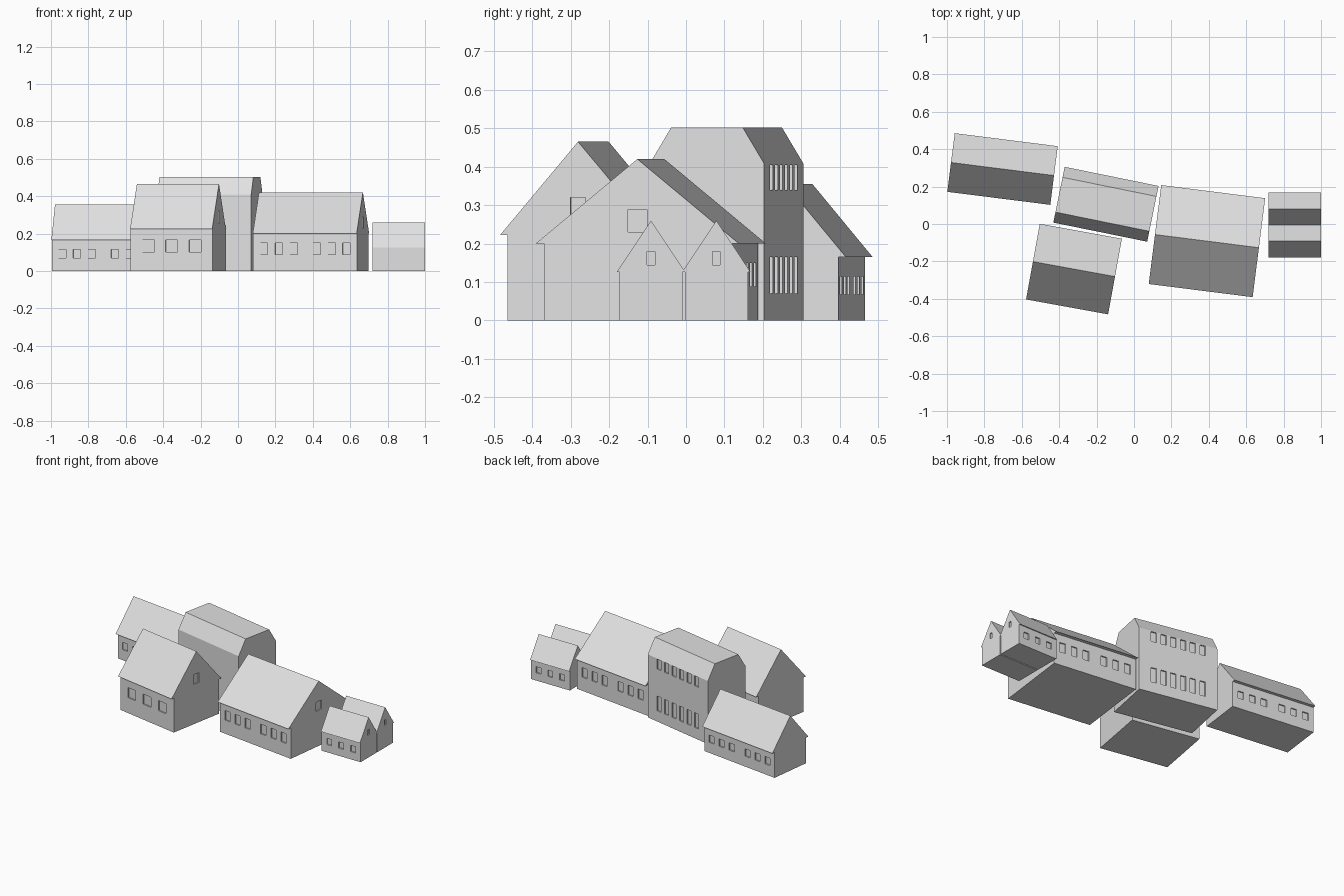
import bpy, bmesh, math

if "Cube" in bpy.data.objects:
    bpy.data.objects.remove(bpy.data.objects["Cube"])

grey = bpy.data.materials.new("plain_grey")
grey.diffuse_color = (0.75, 0.75, 0.75, 1)
grey.use_nodes = True
grey.node_tree.nodes["Principled BSDF"].inputs["Base Color"].default_value = grey.diffuse_color
DEPTH = 0.008  # window recess depth


def make_object(name, bm):
    bmesh.ops.recalc_face_normals(bm, faces=bm.faces)
    mesh = bpy.data.meshes.new(name)
    bm.to_mesh(mesh)
    bm.free()
    ob = bpy.data.objects.new(name, mesh)
    bpy.context.collection.objects.link(ob)
    mesh.materials.append(grey)
    return ob


def add_box(bm, x, y, z, sx, sy, sz):
    vs = bmesh.ops.create_cube(bm, size=1)["verts"]
    bmesh.ops.scale(bm, vec=(sx, sy, sz), verts=vs)
    bmesh.ops.translate(bm, vec=(x, y, z), verts=vs)


def building(name, centre, angle, length, profile, windows):
    """Extrude a gable profile (y, z) along x, then cut the window recesses."""
    bm = bmesh.new()
    face = bm.faces.new([bm.verts.new((-length / 2, y, z)) for y, z in profile])
    ext = bmesh.ops.extrude_face_region(bm, geom=[face], use_keep_orig=True)["geom"]
    bmesh.ops.translate(bm, vec=(length, 0, 0),
                        verts=[g for g in ext if isinstance(g, bmesh.types.BMVert)])
    body = make_object(name, bm)

    cut = bmesh.new()
    for box in windows:
        add_box(cut, *box)
    cutter = make_object(name + "_cutter", cut)
    cutter.hide_render = True
    mod = body.modifiers.new("windows", "BOOLEAN")
    mod.object = cutter
    mod.operation = "DIFFERENCE"
    mod.solver = "EXACT"
    bpy.context.view_layer.objects.active = body
    bpy.ops.object.modifier_apply(modifier="windows")
    bpy.data.objects.remove(cutter)

    body.location = (centre[0], centre[1], 0)
    body.rotation_euler.z = math.radians(angle)
    return body


def gable(wall, roof, eave, ridge):
    """House section with overhanging eaves."""
    return [(-wall, 0), (wall, 0), (wall, eave), (roof, eave),
            (0, ridge), (-roof, eave), (-wall, eave)]


def row(offsets, wall, width, z0, z1, sides=(-1, 1)):
    """Windows along the long walls."""
    return [(x, s * wall, (z0 + z1) / 2, width, 2 * DEPTH, z1 - z0)
            for s in sides for x in offsets]


def gable_window(length, width, z0, z1):
    """One window in the right-hand gable."""
    return [(length / 2, 0, (z0 + z1) / 2, 2 * DEPTH, width, z1 - z0)]


SIX = [-0.222, -0.142, -0.062, 0.062, 0.142, 0.222]

# Long low house at the back left
building("back_left_house", (-0.703, 0.294), -7.2, 0.555,
         gable(0.138, 0.158, 0.165, 0.355),
         row(SIX, 0.138, 0.04, 0.068, 0.115))

# Tall block with a chamfered roof and two window rows at the back
building("tall_block", (-0.15, 0.1055), -11.5, 0.512,
         [(-0.152, 0), (0.152, 0), (0.152, 0.408), (0.095, 0.502),
          (-0.095, 0.502), (-0.152, 0.408)],
         row([(i - 2.5) * 0.064 for i in range(6)], 0.152, 0.035, 0.07, 0.165, (1,))
         + row([(i - 2.5) * 0.064 for i in range(6)], 0.152, 0.035, 0.34, 0.404, (1,)))

# Steep house at the front left
building("front_left_house", (-0.321, -0.241), -10.3, 0.446,
         gable(0.187, 0.2055, 0.223, 0.465),
         row([-0.127, 0, 0.127], 0.187, 0.065, 0.10, 0.165)
         + gable_window(0.446, 0.04, 0.257, 0.32))

# Wide house in the middle right
building("wide_house", (0.39, -0.0915), -7.2, 0.56,
         gable(0.245, 0.2665, 0.2, 0.42),
         row(SIX, 0.245, 0.04, 0.088, 0.15)
         + gable_window(0.56, 0.05, 0.23, 0.289))

# Pair of small cottages at the far right
for label, y in (("front", -0.091), ("back", 0.079)):
    building(label + "_cottage", (0.86, y), 0, 0.28,
             gable(0.082, 0.089, 0.126, 0.26),
             row([-0.085, 0, 0.085], 0.082, 0.035, 0.05, 0.09)
             + gable_window(0.28, 0.02, 0.145, 0.18))
